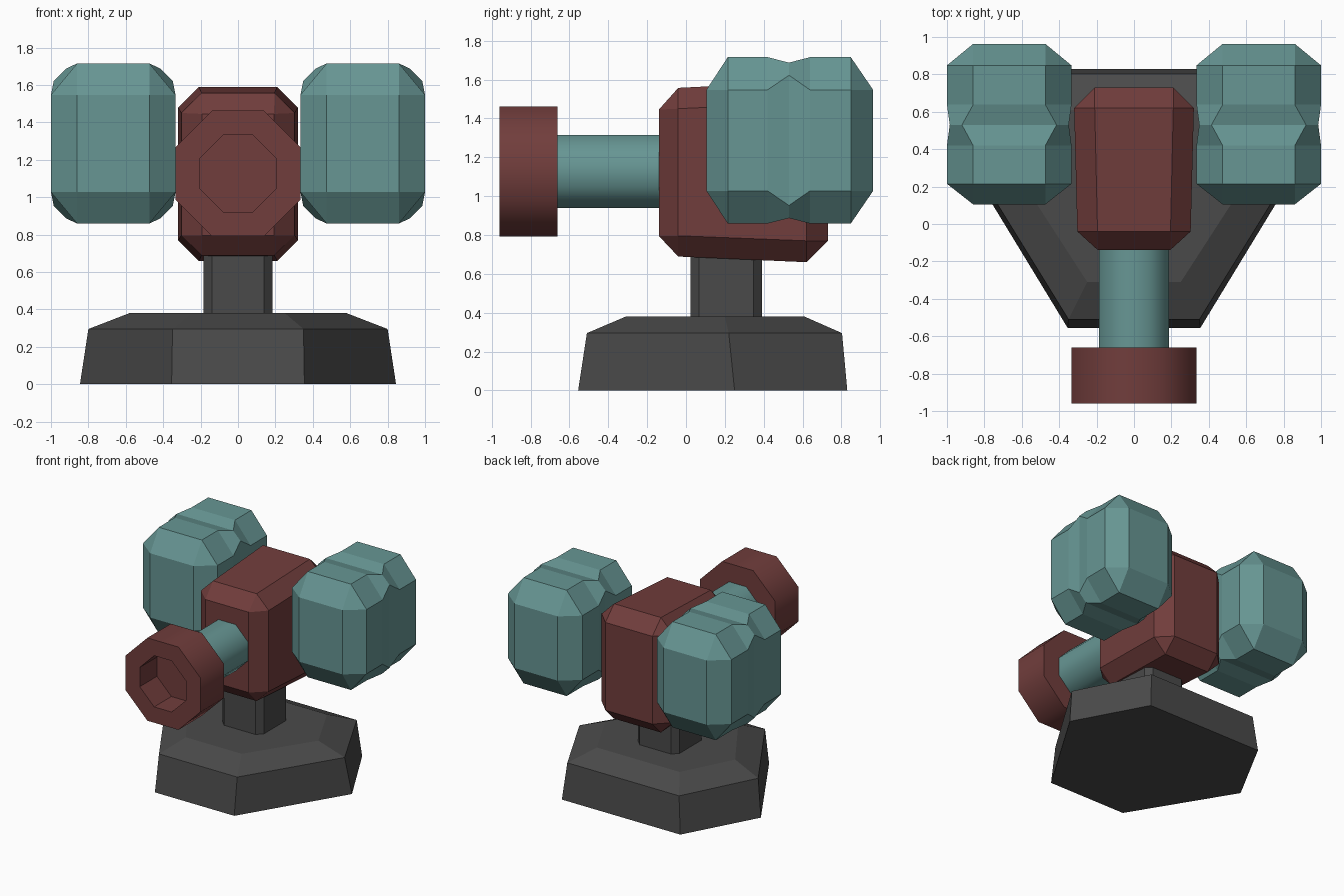
import bpy, bmesh

if "Cube" in bpy.data.objects:
    bpy.data.objects.remove(bpy.data.objects["Cube"])


def material(name, rgb):
    m = bpy.data.materials.new(name)
    m.diffuse_color = (*rgb, 1)
    m.use_nodes = True
    m.node_tree.nodes["Principled BSDF"].inputs["Base Color"].default_value = m.diffuse_color
    return m


TEAL = material("muted teal", (0.135, 0.305, 0.295))
RED = material("brick red", (0.165, 0.047, 0.045))
GREY = material("dark grey", (0.068, 0.068, 0.068))


def octagon(hx, hv, ax, av):
    """Eight corners of a chamfered rectangle: half sizes h, flat half lengths a."""
    return [(ax, hv), (hx, av), (hx, -av), (ax, -hv),
            (-ax, -hv), (-hx, -av), (-hx, av), (-ax, hv)]


def along_y(y, x, z, hx, hz, ax, az):
    return [(x + px, y, z + pz) for px, pz in octagon(hx, hz, ax, az)]


def loft(name, rings, mat, smooth_sides=0):
    """Join rings of points into a closed solid; the first strips may be smooth."""
    bm = bmesh.new()
    loops = [[bm.verts.new(p) for p in ring] for ring in rings]
    n = len(loops[0])
    for k, (a, b) in enumerate(zip(loops, loops[1:])):
        for i in range(n):
            j = (i + 1) % n
            f = bm.faces.new((a[i], a[j], b[j], b[i]))
            f.smooth = k < smooth_sides
    bm.faces.new(loops[0])
    bm.faces.new(loops[-1])
    bmesh.ops.remove_doubles(bm, verts=bm.verts[:], dist=0.0005)
    bmesh.ops.recalc_face_normals(bm, faces=bm.faces[:])
    mesh = bpy.data.meshes.new(name)
    bm.to_mesh(mesh)
    bm.free()
    mesh.materials.append(mat)
    obj = bpy.data.objects.new(name, mesh)
    bpy.context.collection.objects.link(obj)
    return obj


# Six-sided foot with a sloped shoulder
def foot_ring(z, front, wide, back):
    half = [front, wide, back]
    return [(x, y, z) for x, y in half] + [(-x, y, z) for x, y in reversed(half)]


loft("base", [
    foot_ring(0.0, (0.355, -0.555), (0.845, 0.25), (0.53, 0.83)),
    foot_ring(0.295, (0.35, -0.51), (0.80, 0.22), (0.50, 0.803)),
    foot_ring(0.38, (0.25, -0.31), (0.58, 0.20), (0.37, 0.61)),
], GREY)

# Post between foot and body
loft("post", [[(x, 0.207 + y, z) for x, y in octagon(0.185, 0.185, 0.14, 0.14)]
              for z in (0.36, 0.75)], GREY)

# Chamfered body, slightly larger at the back
loft("body", [
    along_y(-0.14, 0, 1.12, 0.193, 0.325, 0.193, 0.325),
    along_y(-0.04, 0, 1.123, 0.303, 0.434, 0.195, 0.327),
    along_y(0.62, 0, 1.125, 0.32, 0.465, 0.21, 0.355),
    along_y(0.73, 0, 1.125, 0.21, 0.355, 0.21, 0.355),
], RED)

# Barrel and hollow muzzle
Z = 1.127
loft("barrel", [along_y(y, 0, Z, 0.187, 0.187, 0.077, 0.077)
                for y in (-0.68, -0.12)], TEAL, 1)
loft("muzzle", [
    along_y(-0.66, 0, Z, 0.335, 0.335, 0.139, 0.139),
    along_y(-0.96, 0, Z, 0.335, 0.335, 0.139, 0.139),
    along_y(-0.96, 0, Z, 0.207, 0.207, 0.078, 0.078),
    along_y(-0.74, 0, Z, 0.207, 0.207, 0.078, 0.078),
], RED, 1)

# Two side pods, each with a groove around the middle
END, FULL, GROOVE = ((0.193, 0.26, 0.193, 0.26), (0.333, 0.428, 0.193, 0.26),
                     (0.318, 0.40, 0.253, 0.335))
stations = [(0.105, END), (0.215, FULL), (0.42, FULL), (0.53, GROOVE),
            (0.638, FULL), (0.848, FULL), (0.963, END)]
for side, sx in (("left", -1), ("right", 1)):
    loft(side + "_pod", [along_y(y, sx * 0.667, 1.287, *s) for y, s in stations], TEAL)
